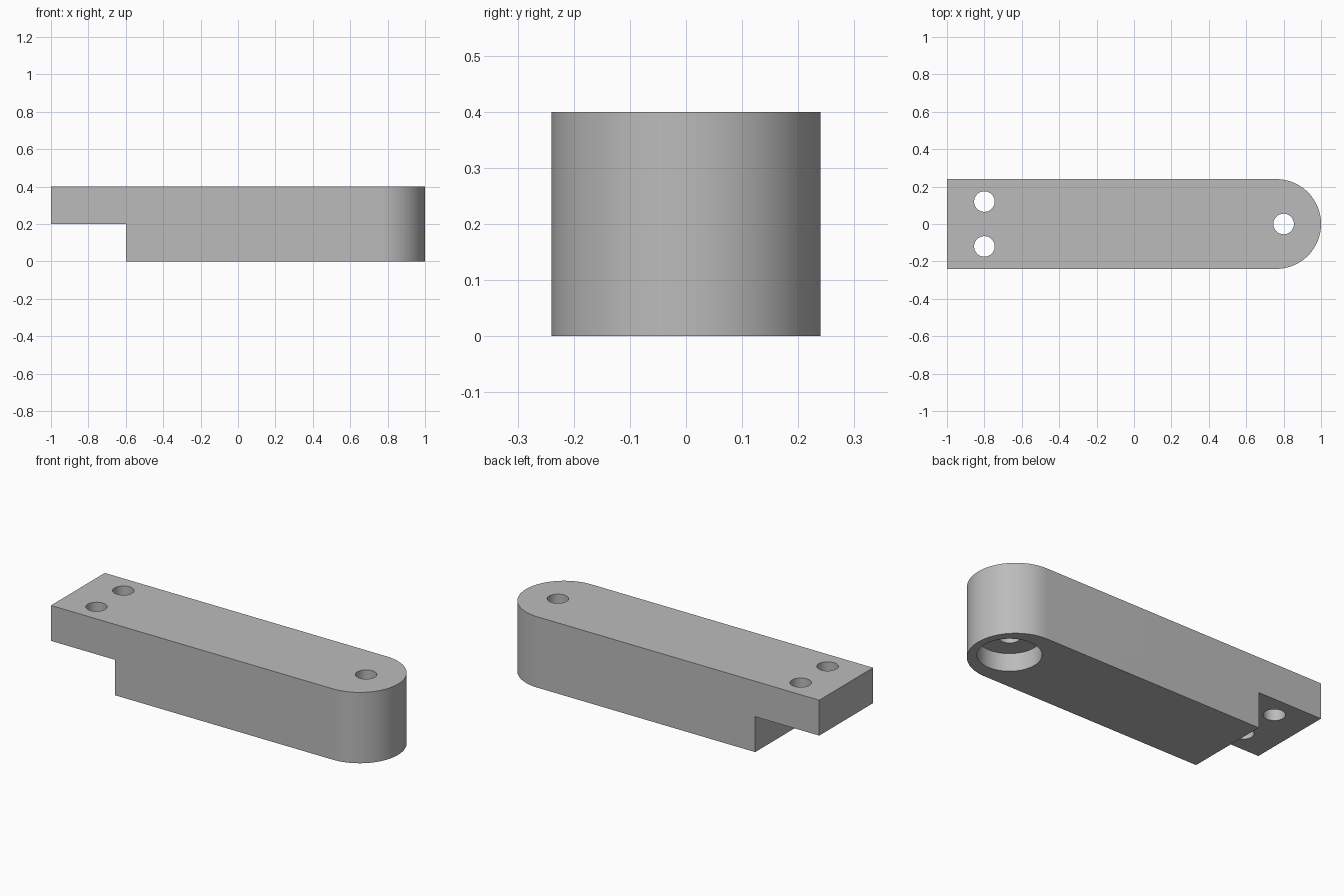
import bpy, bmesh, math

if "Cube" in bpy.data.objects:
    bpy.data.objects.remove(bpy.data.objects["Cube"], do_unlink=True)

HALF_W, HEIGHT, ARC_X = 0.24, 0.4, 0.76

grey = bpy.data.materials.new("plain grey")
grey.use_nodes = True
colour = (0.5, 0.5, 0.5, 1)
grey.diffuse_color = colour
grey.node_tree.nodes["Principled BSDF"].inputs["Base Color"].default_value = colour


def finish(name, bm):
    bmesh.ops.recalc_face_normals(bm, faces=bm.faces)
    mesh = bpy.data.meshes.new(name)
    bm.to_mesh(mesh)
    bm.free()
    mesh.materials.append(grey)
    obj = bpy.data.objects.new(name, mesh)
    bpy.context.collection.objects.link(obj)
    return obj


def prism(name, outline, z0, z1):
    bm = bmesh.new()
    face = bm.faces.new([bm.verts.new((x, y, z0)) for x, y in outline])
    top = bmesh.ops.extrude_face_region(bm, geom=[face])["geom"]
    verts = [v for v in top if isinstance(v, bmesh.types.BMVert)]
    bmesh.ops.translate(bm, verts=verts, vec=(0, 0, z1 - z0))
    return finish(name, bm)


def circle(cx, cy, r, n=64):
    return [(cx + r * math.cos(math.tau * i / n), cy + r * math.sin(math.tau * i / n))
            for i in range(n)]


def cut(target, name, outline, z0, z1):
    cutter = prism(name, outline, z0, z1)
    cutter.hide_render = True
    mod = target.modifiers.new(name, "BOOLEAN")
    mod.operation, mod.solver, mod.object = "DIFFERENCE", "EXACT", cutter
    bpy.context.view_layer.objects.active = target
    bpy.ops.object.modifier_apply(modifier=name)
    bpy.data.objects.remove(cutter, do_unlink=True)


# Arm with one rounded end
arc = [(ARC_X + HALF_W * math.cos(a), HALF_W * math.sin(a))
       for a in (math.pi * (i / 48 - 0.5) for i in range(49))]
arm = prism("arm", [(-1, -HALF_W)] + arc + [(-1, HALF_W)], 0, HEIGHT)

# Step that leaves a thin mounting tongue
cut(arm, "step_cutter", [(-1.2, -0.5), (-0.6, -0.5), (-0.6, 0.5), (-1.2, 0.5)], -0.1, 0.2)

# Through holes: two in the tongue, one in the rounded end
for i, (x, y) in enumerate([(-0.8, 0.12), (-0.8, -0.12), (0.8, 0)]):
    cut(arm, f"hole_cutter_{i}", circle(x, y, 0.055), -0.1, 0.5)

# Wide recess under the rounded end
cut(arm, "recess_cutter", circle(0.8, 0, 0.16), -0.1, 0.1)

# Smooth curved walls, sharp rims
bpy.ops.object.select_all(action="DESELECT")
arm.select_set(True)
bpy.context.view_layer.objects.active = arm
bpy.ops.object.shade_smooth_by_angle(angle=math.radians(30))
